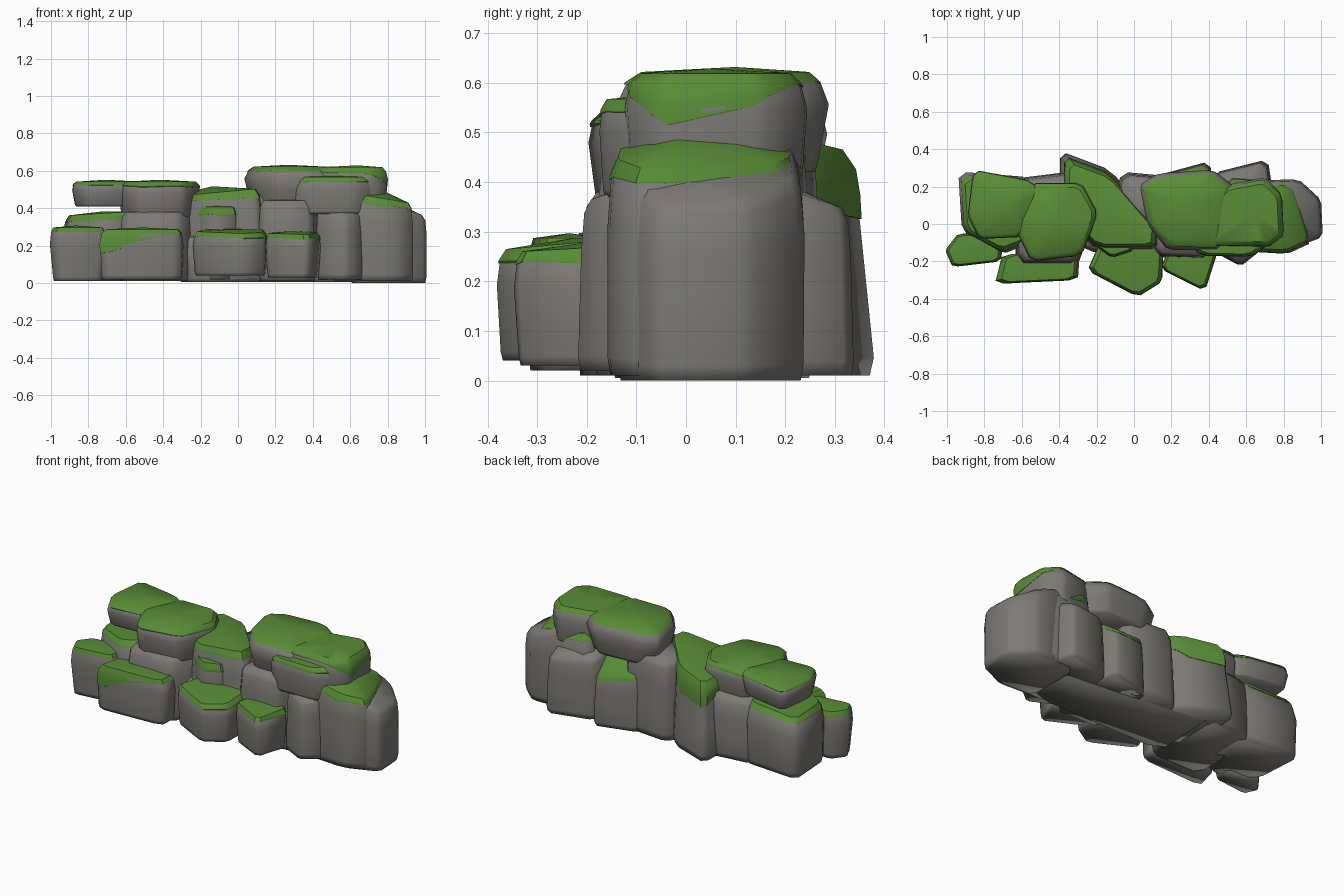
import bpy
import bmesh
import random
from mathutils import Vector

random.seed(4)
default_cube = bpy.data.objects.get("Cube")
if default_cube:
    bpy.data.objects.remove(default_cube, do_unlink=True)


def make_material(name, colour):
    mat = bpy.data.materials.new(name)
    mat.use_nodes = True
    mat.diffuse_color = colour
    mat.node_tree.nodes["Principled BSDF"].inputs["Base Color"].default_value = colour
    return mat


STONE = make_material("warm grey stone", (0.205, 0.195, 0.18, 1))
MOSS = make_material("green moss", (0.1, 0.265, 0.037, 1))


def soften(outline, cut=0.11):
    """Replace each plan corner with a short chamfer."""
    points = [Vector(p) for p in outline]
    result = []
    for i, point in enumerate(points):
        result.append(point.lerp(points[i - 1], cut))
        result.append(point.lerp(points[(i + 1) % len(points)], cut))
    return result


def width_at(t, base, crown):
    """Stone width at a fraction of its height: tapered foot, round shoulder."""
    rim = (1 + crown) / 2 + 0.025
    profile = [(0, base - 0.03), (0.08, base), (0.7, 1), (0.92, rim), (1, crown)]
    for (t_low, w_low), (t_high, w_high) in zip(profile, profile[1:]):
        if t <= t_high:
            return w_low + (w_high - w_low) * (t - t_low) / (t_high - t_low)
    return crown


def loft(name, rings, end_point, material, smooth_angle):
    """Skin stacked rings and close the top around a centre point."""
    bm = bmesh.new()
    loops = [[bm.verts.new(co) for co in ring] for ring in rings]
    count = len(loops[0])
    for low, high in zip(loops, loops[1:]):
        for i in range(count):
            j = (i + 1) % count
            bm.faces.new((low[i], low[j], high[j], high[i]))
    bm.faces.new(list(reversed(loops[0])))
    peak = bm.verts.new(end_point)
    for i in range(count):
        bm.faces.new((loops[-1][i], loops[-1][(i + 1) % count], peak))
    bmesh.ops.recalc_face_normals(bm, faces=bm.faces)
    mesh = bpy.data.meshes.new(name)
    bm.to_mesh(mesh)
    bm.free()
    mesh.materials.append(material)
    obj = bpy.data.objects.new(name, mesh)
    bpy.context.collection.objects.link(obj)
    bpy.ops.object.select_all(action="DESELECT")
    obj.select_set(True)
    bpy.context.view_layer.objects.active = obj
    bpy.ops.object.shade_smooth_by_angle(angle=smooth_angle)


def rock(name, outline, bottom, top, slope=(0, 0), base=0.95, peak=0.01,
         mossy=True, drape=(0, 0), lip=0.08, crown=0.87):
    """A chunky stone, optionally with a moss cap draped over one side."""
    plan = soften(outline)
    centre = sum(plan, Vector((0, 0))) / len(plan)
    slope, drape = Vector(slope), Vector(drape)

    def place(point, t, scale, lift=0):
        offset = point - centre
        height = top + slope.dot(offset)
        flat = centre + offset * scale
        return (flat.x, flat.y, bottom + (height - bottom) * t + lift)

    levels = (0, 0.08, 0.4, 0.7, 0.92, 1)
    rings = [[place(p, t, width_at(t, base, crown)) for p in plan] for t in levels]
    loft(name, rings, (centre.x, centre.y, top + peak), STONE, 1.75)
    if not mossy:
        return

    # moss skin: ragged lower hem, shoulder and top
    hems = []
    for p in plan:
        facing = 0
        if drape.length:
            facing = max(0, drape.normalized().dot((p - centre).normalized()))
        hem = 0.99 - lip * random.uniform(0.6, 1.4) - drape.length * facing ** 3
        hems.append(min(hem, 0.94))

    def skin(blend, grow, lift):
        ring = []
        for p, hem in zip(plan, hems):
            t = hem + (max(0.92, hem + 0.03) - hem) * blend
            ring.append(place(p, t, width_at(t, base, crown) * grow, lift))
        return ring

    rings = [skin(0, 0.97, 0), skin(0, 1.015, 0), skin(0.5, 1.025, 0),
             skin(1, 1.015, 0.003), [place(p, 1, crown + 0.01, 0.007) for p in plan]]
    loft(name + "_moss", rings, (centre.x, centre.y, top + peak + 0.007), MOSS, 0.7)


# Low stones along the front
rock("outer_front_stone",
     [(-0.97, -0.23), (-0.71, -0.2), (-0.7, -0.06), (-0.94, -0.05), (-1.01, -0.14)],
     0.01, 0.29, base=0.88, lip=0.06)
rock("left_front_stone",
     [(-0.74, -0.32), (-0.3, -0.3), (-0.29, -0.16), (-0.7, -0.16)],
     0.02, 0.28, base=0.98, drape=(-0.35, -0.13))
rock("middle_front_stone",
     [(-0.25, -0.25), (0.02, -0.39), (0.15, -0.31), (0.16, -0.1), (-0.18, -0.09)],
     0.04, 0.27, slope=(0, 0.08))
rock("right_front_stone",
     [(0.14, -0.24), (0.38, -0.36), (0.45, -0.14), (0.2, -0.1)],
     0.03, 0.26, slope=(0, 0.05), base=0.93)

# Left foundation and the slabs resting on it
rock("left_foundation",
     [(-0.92, -0.04), (-0.7, -0.16), (-0.55, -0.1), (-0.55, 0.25), (-0.94, 0.28)],
     0.01, 0.365, slope=(0.05, 0), base=0.98, lip=0.06, crown=0.82)
rock("inner_left_foundation",
     [(-0.63, -0.21), (-0.3, -0.21), (-0.22, 0.02), (-0.3, 0.28), (-0.62, 0.24)],
     0.01, 0.38, base=1.02, mossy=False)
rock("left_rear_slab",
     [(-0.89, 0.04), (-0.83, -0.08), (-0.6, -0.07), (-0.48, 0.18), (-0.58, 0.24), (-0.86, 0.29)],
     0.41, 0.535, base=0.92, lip=0.1)
rock("left_front_slab",
     [(-0.65, 0), (-0.55, -0.2), (-0.28, -0.17), (-0.19, 0.06), (-0.28, 0.22), (-0.55, 0.22)],
     0.35, 0.535, base=0.93, lip=0.1)

# Tall centre stones
rock("centre_stone",
     [(-0.37, 0.36), (-0.38, 0.05), (-0.2, -0.13), (0.12, -0.13), (0.13, -0.03), (-0.13, 0.27)],
     0.01, 0.475, slope=(0.08, 0), base=1.1, peak=0.035, drape=(-0.1, 0.25), lip=0.05)
rock("centre_rear_stone",
     [(-0.12, 0), (0.22, -0.07), (0.26, 0.24), (-0.06, 0.27)],
     0.01, 0.475, base=1.06, mossy=False)
rock("centre_ledge",
     [(-0.23, -0.1), (-0.12, -0.18), (0, -0.14), (-0.04, 0.04), (-0.2, 0.04)],
     0.02, 0.4)
rock("centre_footing",
     [(-0.32, -0.15), (0.6, -0.14), (0.65, 0.15), (0.1, 0.2), (-0.3, 0.26)],
     0.005, 0.25, base=1, mossy=False)

# Right foundation
rock("right_support",
     [(0.11, -0.17), (0.4, -0.18), (0.45, 0.15), (0.13, 0.15)],
     0.01, 0.44, base=1.04, mossy=False)
rock("right_front_buttress",
     [(0.42, -0.14), (0.57, -0.22), (0.67, -0.14), (0.62, 0.1), (0.42, 0.1)],
     0.02, 0.41, slope=(0, 0.3), base=1.04, mossy=False)
rock("rear_mossy_stone",
     [(0.11, 0.08), (0.44, 0.05), (0.4, 0.33), (0.14, 0.26)],
     0.01, 0.385, slope=(0, -0.6), base=1.04, lip=0.04)
rock("rear_right_stone",
     [(0.4, 0.08), (0.75, 0.08), (0.71, 0.34), (0.43, 0.27)],
     0.01, 0.39, slope=(0, -0.3), base=1.04, mossy=False)
rock("right_end_stone",
     [(0.6, -0.13), (0.82, -0.14), (1.01, -0.07), (1, 0.13), (0.88, 0.24), (0.6, 0.23)],
     0, 0.43, slope=(-0.35, 0), base=0.99, mossy=False)
rock("right_shoulder_stone",
     [(0.48, -0.14), (0.82, -0.16), (0.95, -0.1), (0.85, 0.23), (0.48, 0.25)],
     0.01, 0.455, slope=(-0.15, 0), base=1, peak=0.06, lip=0.06)

# Right boulders on top
rock("top_inner_boulder",
     [(0.03, 0.21), (0.07, 0), (0.18, -0.14), (0.48, -0.14), (0.54, 0.2), (0.42, 0.29), (0.13, 0.27)],
     0.42, 0.615, base=0.88, lip=0.07, crown=0.78)
rock("top_outer_boulder",
     [(0.38, -0.12), (0.72, -0.125), (0.8, -0.06), (0.79, 0.16), (0.7, 0.25), (0.45, 0.2)],
     0.4, 0.612, base=0.95, drape=(0.45, -0.08), lip=0.07, crown=0.82)
rock("front_right_boulder",
     [(0.24, -0.06), (0.36, -0.17), (0.63, -0.175), (0.76, -0.08), (0.7, 0.08), (0.3, 0.08)],
     0.37, 0.56, base=0.94, lip=0.08)
